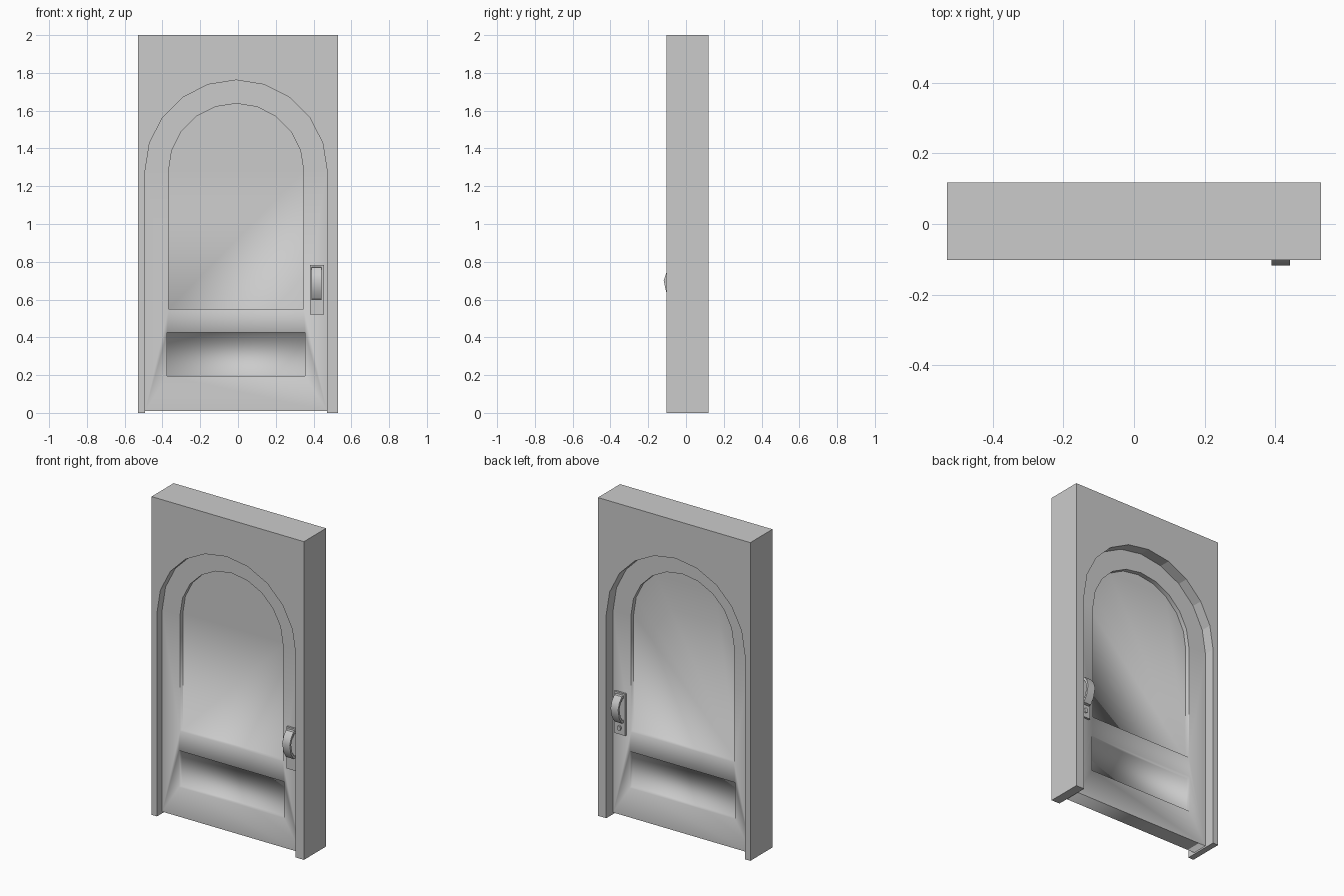
import bpy, bmesh, math

if "Cube" in bpy.data.objects:
    bpy.data.objects.remove(bpy.data.objects["Cube"])

CX, SPRING = -0.01, 1.28      # arch centre
FACE, PANEL = 0.05, 0.022     # door half thickness, recessed panel half thickness


def arch(r, bottom):
    """Outline (x, z): straight legs with a ten-sided half circle on top."""
    pts = [(CX + r * math.cos(math.pi * i / 10), SPRING + r * math.sin(math.pi * i / 10))
           for i in range(11)]
    return [(CX + r, bottom)] + pts + [(CX - r, bottom)]


def rect(x0, x1, z0, z1):
    return [(x0, z0), (x1, z0), (x1, z1), (x0, z1)]


def finish(bm, name):
    bmesh.ops.recalc_face_normals(bm, faces=bm.faces[:])
    me = bpy.data.meshes.new(name)
    bm.to_mesh(me)
    bm.free()
    ob = bpy.data.objects.new(name, me)
    bpy.context.collection.objects.link(ob)
    return ob


def walls(bm, a, b):
    n = len(a)
    for i in range(n):
        j = (i + 1) % n
        bm.faces.new((a[i], a[j], b[j], b[i]))


def prism(name, pts, lo, hi, axis='y'):
    """Extrude an outline along y (points x,z) or along x (points y,z)."""
    bm = bmesh.new()
    put = (lambda p, t: (p[0], t, p[1])) if axis == 'y' else (lambda p, t: (t, p[0], p[1]))
    a = [bm.verts.new(put(p, lo)) for p in pts]
    b = [bm.verts.new(put(p, hi)) for p in pts]
    bm.faces.new(a)
    bm.faces.new(b)
    walls(bm, a, b)
    return finish(bm, name)


# frame: slab with an arched opening
opening = arch(0.482, 0.0)
prism('door_frame', [(0.53, 0.0)] + opening + [(-0.53, 0.0), (-0.53, 2.0), (0.53, 2.0)],
      -0.102, 0.118)

# door leaf: recessed arched panel and lower panel on both sides
bm = bmesh.new()
outer = arch(0.482, 0.01)
holes = [arch(0.358, 0.55), rect(-0.375, 0.355, 0.196, 0.425)]
rims = []
sharp = []


def ring(pts, y):
    return [bm.verts.new((x, y, z)) for x, z in pts]


def edges(loop):
    out = []
    for i, v in enumerate(loop):
        w = loop[(i + 1) % len(loop)]
        out.append(bm.edges.get((v, w)) or bm.edges.new((v, w)))
    return out


for s in (-1, 1):
    rim = ring(outer, s * FACE)
    rims.append(rim)
    loops = [ring(h, s * FACE) for h in holes]
    es = edges(rim)
    sharp += es
    for lp in loops:
        es = es + edges(lp)
    bmesh.ops.triangle_fill(bm, use_beauty=True, edges=es, normal=(0, s, 0))
    for k, (h, lp) in enumerate(zip(holes, loops)):
        inner = ring(h, s * PANEL)
        bm.faces.new(inner)
        walls(bm, lp, inner)
        if k == 0:            # crisp arch, soft sill
            sharp += edges(lp)[:-1] + edges(inner)[:-1]
walls(bm, rims[0], rims[1])
for f in bm.faces:
    f.smooth = True
for e in sharp:
    e.smooth = False
finish(bm, 'door_leaf')

# handle on each side: back plate, bowed grip, small latch
OUT = [(0.008, 0.772), (0.03, 0.77), (0.055, 0.74), (0.068, 0.70),
       (0.055, 0.64), (0.03, 0.602), (0.008, 0.60)]
INN = [(0.008, 0.615), (0.024, 0.617), (0.043, 0.647), (0.054, 0.70),
       (0.043, 0.73), (0.024, 0.755), (0.008, 0.757)]
for s, side in ((-1, 'front'), (1, 'back')):
    ys = sorted((s * (FACE - 0.005), s * (FACE + 0.012)))
    prism(side + '_handle_plate', rect(0.38, 0.455, 0.52, 0.783), *ys)
    grip = prism(side + '_handle_grip', [(s * (FACE + d), z) for d, z in OUT + INN],
                 0.39, 0.442, 'x')
    bpy.context.view_layer.objects.active = grip
    for o in bpy.context.selected_objects:
        o.select_set(False)
    grip.select_set(True)
    bpy.ops.object.shade_smooth_by_angle(angle=math.radians(35))

# small key latch on the back plate
hexa = [(0.417 + 0.012 * math.cos(i * math.pi / 4), 0.562 + 0.016 * math.sin(i * math.pi / 4))
        for i in range(8)]
prism('back_latch', hexa, FACE + 0.01, FACE + 0.022)
